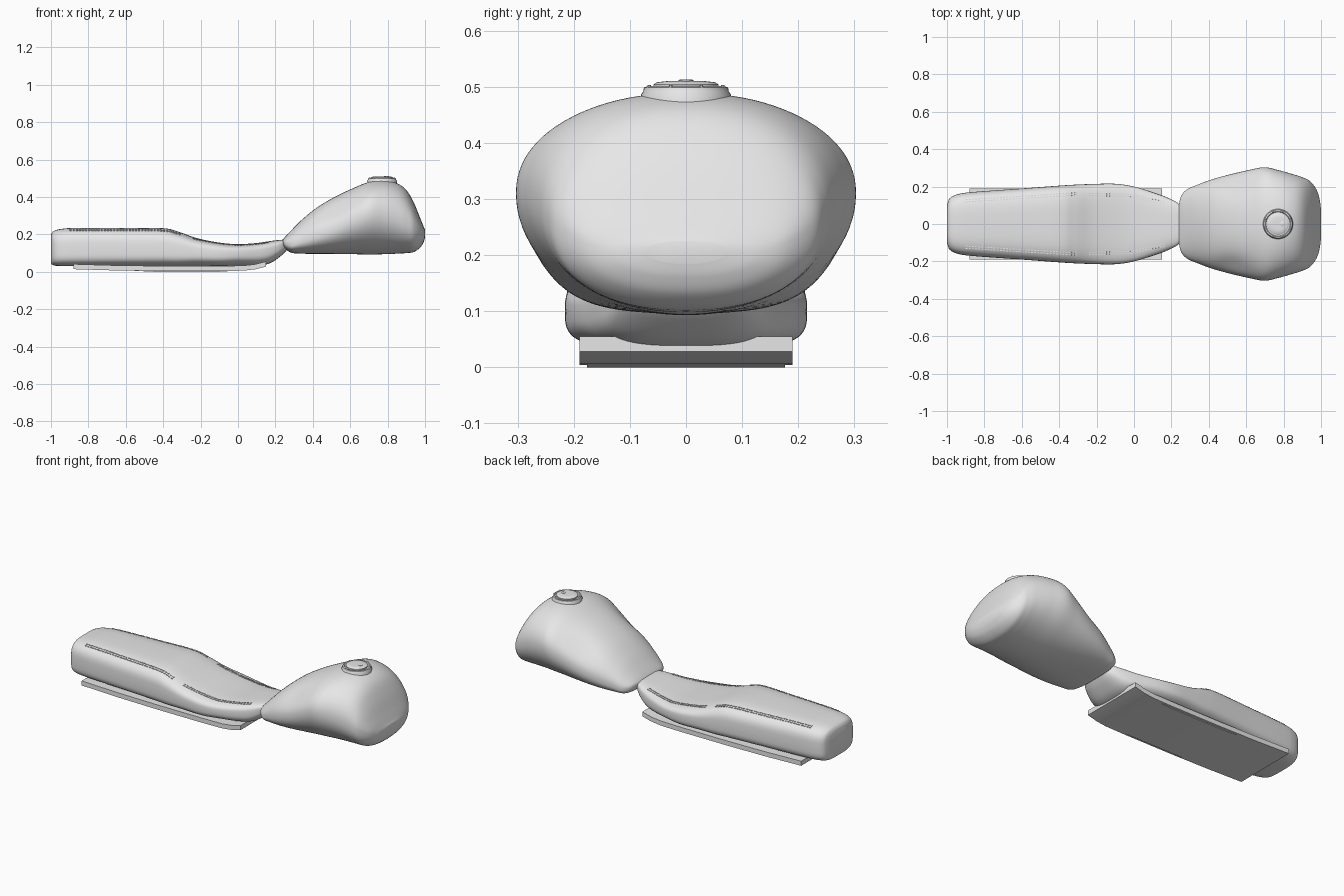
import bpy, bmesh, math
from mathutils import Matrix, Vector

cube = bpy.data.objects.get("Cube")
if cube:
    bpy.data.objects.remove(cube, do_unlink=True)

grey = bpy.data.materials.new("light grey")
grey.use_nodes = True
grey.diffuse_color = (0.8, 0.8, 0.8, 1)
grey.node_tree.nodes["Principled BSDF"].inputs["Base Color"].default_value = (0.8, 0.8, 0.8, 1)


def finish(bm, name, angle=35):
    bmesh.ops.recalc_face_normals(bm, faces=bm.faces[:])
    mesh = bpy.data.meshes.new(name)
    bm.to_mesh(mesh)
    bm.free()
    mesh.materials.append(grey)
    obj = bpy.data.objects.new(name, mesh)
    bpy.context.collection.objects.link(obj)
    bpy.ops.object.select_all(action="DESELECT")
    obj.select_set(True)
    bpy.context.view_layer.objects.active = obj
    bpy.ops.object.shade_smooth_by_angle(angle=math.radians(angle))
    return obj


def smooth_rows(rows, steps=6):
    """Catmull-Rom interpolation through the station rows."""
    out = []
    for i in range(len(rows) - 1):
        a, b, c, d = rows[max(i - 1, 0)], rows[i], rows[i + 1], rows[min(i + 2, len(rows) - 1)]
        for s in range(steps):
            t = s / steps
            out.append([q + t / 2 * (r - p + t * (2 * p - 5 * q + 4 * r - u + t * (3 * (q - r) + u - p)))
                        for p, q, r, u in zip(a, b, c, d)])
    return out + [list(rows[-1])]


def spow(v, e):
    return math.copysign(abs(v) ** e, v)


def loft(name, stations, up, dent=None, sides=64):
    """Skin rounded sections: x, half width, bottom, widest height, top, lower power."""
    bm = bmesh.new()
    rings = []
    for x, w, lo, mid, hi, low in stations:
        ring = []
        for k in range(sides):
            a = 2 * math.pi * k / sides
            c, s = math.cos(a), math.sin(a)
            n = up if s >= 0 else low
            y = w * spow(c, 2 / n)
            z = mid + (hi - mid if s >= 0 else mid - lo) * spow(s, 2 / n)
            if dent:
                y *= 1 - dent(x, z)
            ring.append(bm.verts.new((x, y, z)))
        rings.append(ring)
    for r, q in zip(rings, rings[1:]):
        for k in range(sides):
            j = (k + 1) % sides
            bm.faces.new((r[k], r[j], q[j], q[k]))
    bm.faces.new(rings[0])
    bm.faces.new(rings[-1])
    return finish(bm, name, 50)


# Padded seat with a raised rear and a dipped front
seat_rows = smooth_rows([
    (-1.0, .10, .045, .12, .20, 4),
    (-.985, .138, .034, .12, .218, 4),
    (-.94, .16, .03, .12, .23, 4),
    (-.85, .172, .03, .12, .235, 4),
    (-.60, .19, .03, .12, .235, 4),
    (-.40, .205, .03, .12, .233, 4),
    (-.32, .21, .03, .115, .215, 4),
    (-.22, .214, .03, .105, .18, 3.5),
    (-.10, .215, .03, .10, .156, 3.5),
    (0, .20, .03, .098, .148, 3),
    (.10, .17, .032, .10, .154, 3),
    (.17, .145, .045, .11, .164, 3),
    (.23, .115, .085, .135, .171, 3),
    (.265, .08, .12, .15, .172, 3)])
SEAT_POWER = 3.6
loft("seat", seat_rows, SEAT_POWER)


def seat_top(x, y):
    for a, b in zip(seat_rows, seat_rows[1:]):
        if a[0] <= x <= b[0]:
            t = (x - a[0]) / (b[0] - a[0])
            w, _, mid, hi = [p + t * (q - p) for p, q in zip(a[1:5], b[1:5])]
            return mid + (hi - mid) * max(0, 1 - abs(y / w) ** SEAT_POWER) ** (1 / SEAT_POWER)


# Dashed stitching on both shoulders of the seat
bm = bmesh.new()


def stitch_row(x0, y0, x1, y1, count):
    for side in (-1, 1):
        for i in range(count):
            def point(t):
                x, y = x0 + (x1 - x0) * t, side * (y0 + (y1 - y0) * t)
                return Vector((x, y, seat_top(x, y)))
            a, b = point(i / count), point((i + .6) / count)
            turn = (b - a).to_track_quat("X", "Z").to_matrix().to_4x4()
            size = Matrix.Diagonal(((b - a).length, .005, .005, 1))
            bmesh.ops.create_cube(bm, size=1, matrix=Matrix.Translation((a + b) / 2) @ turn @ size)


for gap in (0, .012):
    stitch_row(-.90, .118 + gap, -.30, .155 + gap, 36)
    stitch_row(-.24, .152 + gap, -.02, .146 + gap, 14)
    stitch_row(-.02, .146 + gap, .17, .105 + gap, 12)
finish(bm, "seat_stitching")


# Seat pan: thin plate, turned up at the front
def plate(name, profile, half):
    bm = bmesh.new()
    face = bm.faces.new([bm.verts.new((x, -half, z)) for x, z in profile])
    moved = bmesh.ops.extrude_face_region(bm, geom=[face])["geom"]
    bmesh.ops.translate(bm, vec=(0, 2 * half, 0),
                        verts=[v for v in moved if isinstance(v, bmesh.types.BMVert)])
    return finish(bm, name)


under = [(-.88, .014), (-.65, .007), (-.4, .004), (-.1, .004), (.03, .006), (.09, .013), (.15, .028)]
plate("seat_pan", under + [(x, z + .027) for x, z in reversed(under)], .19)
plate("pan_underside", [(-.6, .008), (-.45, 0), (-.1, 0), (.02, .008)], .176)


# Fuel tank with knee hollows
def knee(x, z):
    ridge = .18 + .55 * (x - .35)
    return .09 * math.exp(-((x - .53) / .11) ** 2 - ((z - ridge - .07) / .05) ** 2)


tank_rows = smooth_rows([
    (.24, .10, .15, .16, .172, 3),
    (.252, .15, .125, .153, .187, 3),
    (.285, .186, .102, .15, .222, 3),
    (.34, .21, .097, .17, .277, 2.8),
    (.42, .24, .096, .20, .342, 2.6),
    (.52, .267, .095, .235, .402, 2.3),
    (.62, .29, .094, .28, .449, 2.1),
    (.70, .303, .093, .31, .48, 2),
    (.78, .286, .094, .305, .489, 2),
    (.85, .266, .097, .29, .473, 2.1),
    (.90, .25, .10, .27, .437, 2.2),
    (.94, .23, .106, .25, .37, 2.3),
    (.975, .185, .13, .225, .285, 2.3),
    (.993, .13, .16, .205, .24, 2.2),
    (1.0, .07, .185, .205, .225, 2)], 8)
loft("fuel_tank", tank_rows, 2.2, knee, 96)


# Filler cap: stepped turned rings with a lock in the lid
def turned(name, profile, x, sides=48):
    bm = bmesh.new()
    rings = [[bm.verts.new((x + r * math.cos(2 * math.pi * k / sides),
                            r * math.sin(2 * math.pi * k / sides), z)) for k in range(sides)]
             for r, z in profile]
    for r, q in zip(rings, rings[1:]):
        for k in range(sides):
            j = (k + 1) % sides
            bm.faces.new((r[k], r[j], q[j], q[k]))
    bm.faces.new(rings[0])
    bm.faces.new(rings[-1])
    return finish(bm, name)


CAP_X = .77
turned("filler_collar", [(.08, .46), (.08, .486), (.076, .492), (.075, .499), (.068, .501),
                         (.064, .497), (.06, .497)], CAP_X)
turned("filler_lid", [(.058, .49), (.058, .504), (.052, .508), (.035, .51), (.02, .51)], CAP_X)
turned("lid_lock", [(.013, .50), (.013, .512), (.011, .513)], CAP_X + .024, 20)

# Small studs around the collar
bm = bmesh.new()
for k in range(8):
    a = math.pi * (k + .5) / 4
    spot = Matrix.Translation((CAP_X + .071 * math.cos(a), .071 * math.sin(a), .5))
    bmesh.ops.create_cone(bm, cap_ends=True, segments=10, radius1=.004, radius2=.003,
                          depth=.006, matrix=spot)
finish(bm, "collar_studs")
